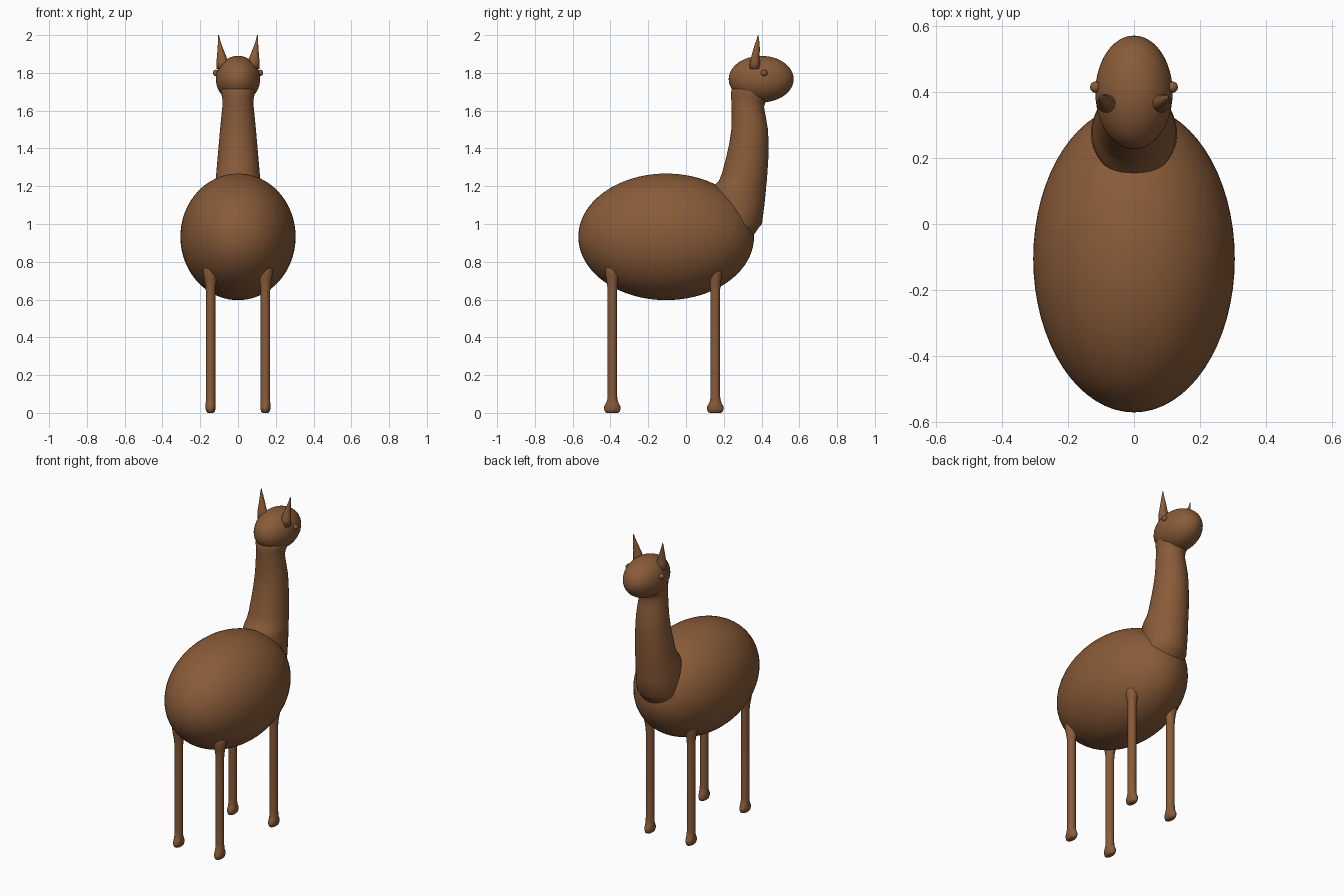
import bpy, bmesh, math

brown = bpy.data.materials.new("brown_wool")
brown.diffuse_color = (0.25, 0.105, 0.04, 1)


def finish(bm, name):
    bmesh.ops.recalc_face_normals(bm, faces=bm.faces)
    for f in bm.faces:
        f.smooth = True
    me = bpy.data.meshes.new(name)
    bm.to_mesh(me)
    bm.free()
    me.materials.append(brown)
    ob = bpy.data.objects.new(name, me)
    bpy.context.collection.objects.link(ob)
    return ob


def ellipsoid(name, center, radii, u=48, v=32):
    bm = bmesh.new()
    bmesh.ops.create_uvsphere(bm, u_segments=u, v_segments=v, radius=1)
    for vert in bm.verts:
        vert.co = [c + r * p for c, r, p in zip(center, radii, vert.co)]
    return finish(bm, name)


def loft(name, rings, n=32):
    """Skin horizontal elliptical rings given as (x, y, z, rx, ry)."""
    bm = bmesh.new()
    loops = []
    for x, y, z, rx, ry in rings:
        loops.append([bm.verts.new((x + rx * math.cos(2 * math.pi * i / n),
                                    y + ry * math.sin(2 * math.pi * i / n), z))
                      for i in range(n)])
    for a, b in zip(loops, loops[1:]):
        for i in range(n):
            j = (i + 1) % n
            bm.faces.new((a[i], a[j], b[j], b[i]))
    bm.faces.new(loops[0])
    bm.faces.new(loops[-1])
    return finish(bm, name)


# Body and head
ellipsoid("body", (0, -0.105, 0.932), (0.305, 0.465, 0.335), 64, 40)
ellipsoid("head", (0, 0.398, 1.767), (0.117, 0.172, 0.123))

# Neck: z, back y, front y, half width
neck = [(0.92, 0.16, 0.335, 0.09), (0.95, 0.13, 0.365, 0.115),
        (0.98, 0.12, 0.385, 0.128), (1.0, 0.12, 0.402, 0.132),
        (1.1, 0.13, 0.415, 0.130), (1.18, 0.135, 0.423, 0.126),
        (1.205, 0.150, 0.425, 0.123), (1.23, 0.175, 0.428, 0.119),
        (1.27, 0.191, 0.431, 0.115), (1.35, 0.212, 0.436, 0.108),
        (1.43, 0.230, 0.437, 0.101), (1.50, 0.240, 0.434, 0.095),
        (1.57, 0.242, 0.422, 0.088), (1.62, 0.241, 0.413, 0.083),
        (1.65, 0.240, 0.422, 0.082), (1.67, 0.239, 0.44, 0.084),
        (1.70, 0.239, 0.45, 0.091), (1.74, 0.25, 0.45, 0.09)]
loft("neck", [(0, (b + f) / 2, z, w, (f - b) / 2) for z, b, f, w in neck], 40)

# Legs with rounded feet and flared tops: z, rx, ry
leg = [(0.0, 0.015, 0.030), (0.006, 0.022, 0.039), (0.02, 0.026, 0.044),
       (0.035, 0.027, 0.043), (0.05, 0.026, 0.034), (0.07, 0.025, 0.027),
       (0.10, 0.025, 0.025), (0.64, 0.025, 0.025), (0.67, 0.027, 0.027),
       (0.70, 0.032, 0.031), (0.73, 0.038, 0.036), (0.76, 0.040, 0.038),
       (0.82, 0.025, 0.025)]
# Ear: x, y, z, rx, ry
ear = [(0.075, 0.365, 1.82, 0.038, 0.032), (0.083, 0.365, 1.86, 0.031, 0.026),
       (0.087, 0.368, 1.89, 0.024, 0.021), (0.092, 0.373, 1.92, 0.017, 0.018),
       (0.097, 0.377, 1.95, 0.010, 0.013), (0.101, 0.380, 1.975, 0.006, 0.007),
       (0.103, 0.382, 2.0, 0.0015, 0.0015)]

for side, s in (("left", -1), ("right", 1)):
    for end, y in (("back", -0.39), ("front", 0.155)):
        loft(f"{end}_leg_{side}", [(s * 0.145, y, z, rx, ry) for z, rx, ry in leg], 20)
    loft(f"ear_{side}", [(s * x, y, z, rx, ry) for x, y, z, rx, ry in ear], 16)
    ellipsoid(f"eye_{side}", (s * 0.117, 0.414, 1.80), (0.016, 0.017, 0.017), 20, 12)
